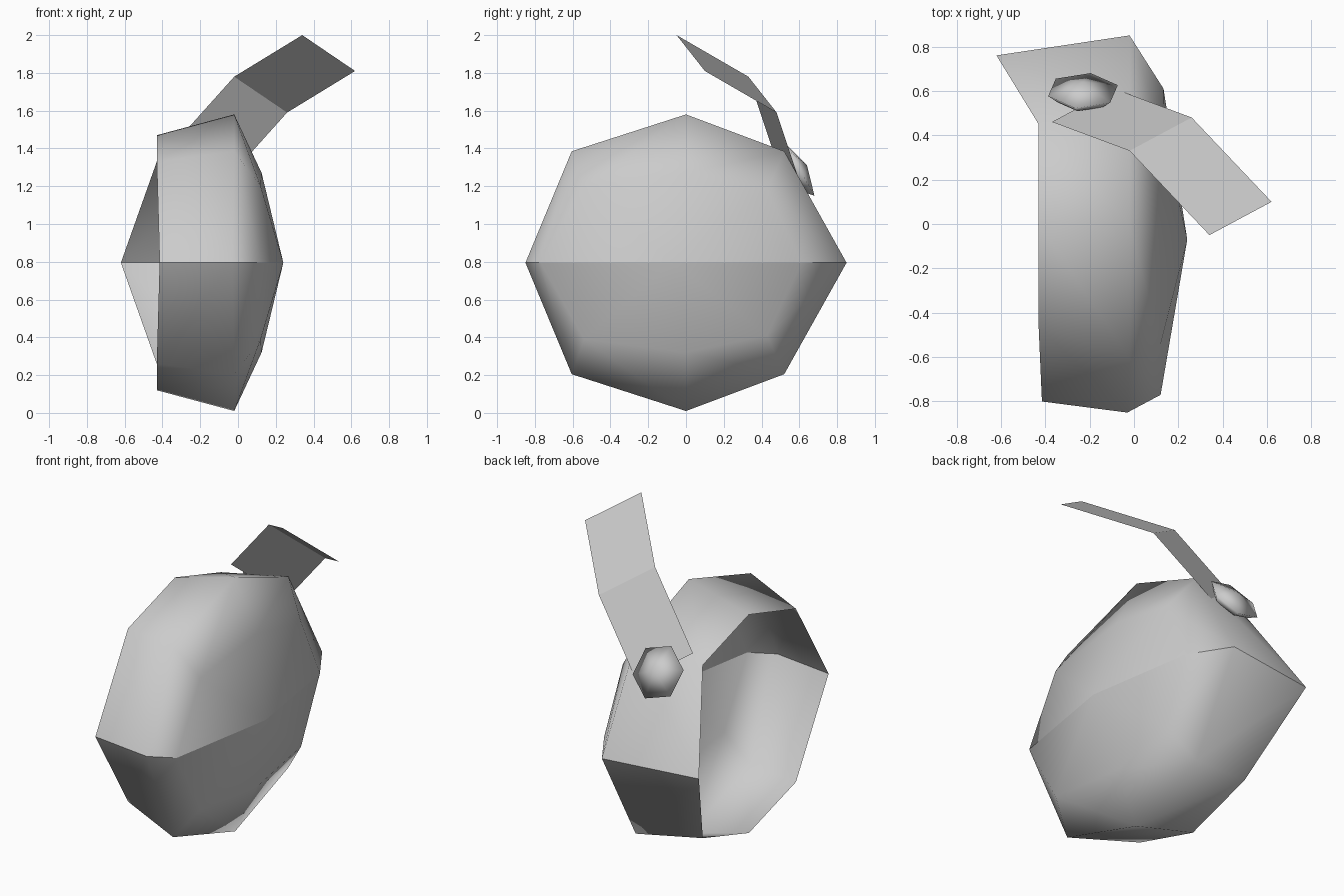
import bpy, bmesh, math
from mathutils import Vector

if "Cube" in bpy.data.objects:
    bpy.data.objects.remove(bpy.data.objects["Cube"])

grey = bpy.data.materials.new("light_grey")
grey.diffuse_color = (0.6, 0.6, 0.6, 1)
grey.use_nodes = True
grey.node_tree.nodes["Principled BSDF"].inputs["Base Color"].default_value = grey.diffuse_color


def make(name, verts, faces, smooth=True):
    me = bpy.data.meshes.new(name)
    me.from_pydata([tuple(v) for v in verts], [], faces)
    bm = bmesh.new()
    bm.from_mesh(me)
    bmesh.ops.recalc_face_normals(bm, faces=bm.faces)
    bm.to_mesh(me)
    bm.free()
    for p in me.polygons:
        p.use_smooth = smooth
    me.materials.append(grey)
    ob = bpy.data.objects.new(name, me)
    bpy.context.collection.objects.link(ob)
    return ob


def bridge(a, b, n, closed=False):
    """Quads between two rows of n points starting at indices a and b."""
    return [(a + i, a + (i + 1) % n, b + (i + 1) % n, b + i)
            for i in range(n if closed else n - 1)]


# Shell: upper half, back to front, as three arcs and a side apex
MID = 0.795
lip = [(-.62, .76, MID), (-.43, .45, 1.33), (-.43, 0, 1.47), (-.43, -.46, 1.33), (-.415, -.8, MID)]
rim = [(-.02, .85, MID), (-.02, .52, 1.385), (-.02, 0, 1.58), (-.02, -.605, 1.385), (-.03, -.85, MID)]
dome = [(.133, .61, MID), (.13, .43, 1.18), (.125, 0, 1.27), (.12, -.54, 1.2), (.12, -.77, MID)]
apex = [(.24, -.07, MID)]
faces = bridge(0, 5, 5) + bridge(5, 10, 5) + [(10 + i, 11 + i, 15) for i in range(4)]
shell = make("shell", lip + rim + dome + apex, faces)

# Lower half is mirrored, left unmerged so the middle seam stays crisp
centre = bpy.data.objects.new("mirror_centre", None)
centre.location = (0, 0, MID)
centre.hide_render = True
bpy.context.collection.objects.link(centre)
mod = shell.modifiers.new("lower_half", "MIRROR")
mod.use_axis = (False, False, True)
mod.use_mirror_merge = False
mod.mirror_object = centre
bpy.context.view_layer.update()

# Strap: thin bent band rising from the back
across = Vector((.28, .15, -.19))
left = [Vector(p) for p in ((-.37, .46, 1.39), (-.02, .33, 1.78), (.34, -.05, 2.0))]
make("strap", left + [p + across for p in left], bridge(0, 3, 3), smooth=False)

# Button: six-sided domed stud on the sloping back wall
origin = Vector((-.23, .575, 1.275))
side, up, out = Vector((1, 0, 0)), Vector((0, -.49, .87)), Vector((0, .87, .49))
verts = []
for radius, height in ((.12, -.01), (.165, .03)):
    for k in range(6):
        a = math.radians(-18 + 60 * k)
        verts.append(origin + side * radius * math.cos(a) + up * radius * math.sin(a) + out * height)
verts.append(origin + out * .075)
make("button", verts, bridge(0, 6, 6, True) + [(6 + k, 6 + (k + 1) % 6, 12) for k in range(6)])
